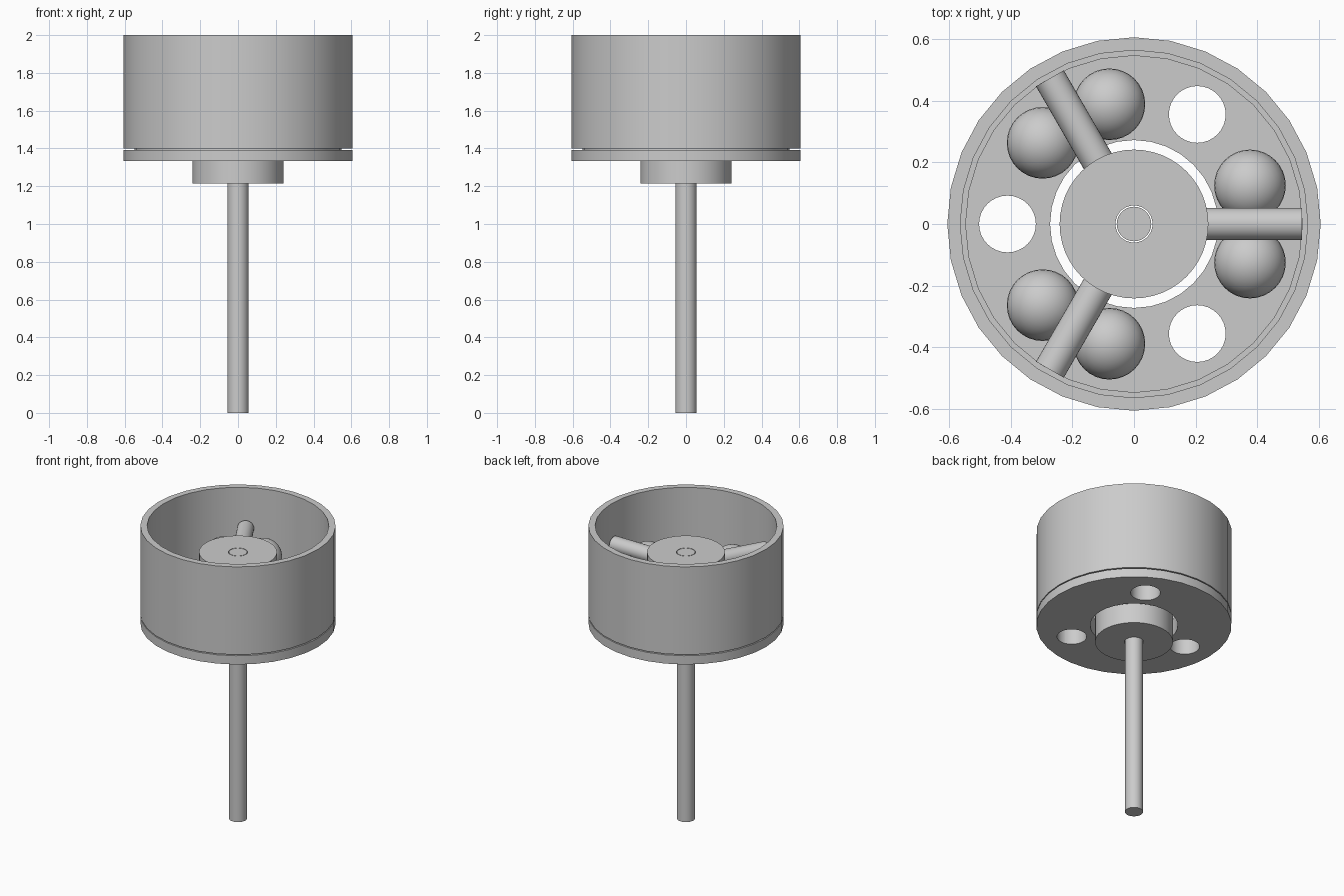
import bpy
import bmesh
from math import radians, cos, sin, pi

cube = bpy.data.objects.get("Cube")
if cube:
    bpy.data.objects.remove(cube)

metal = bpy.data.materials.new("grey metal")
metal.use_nodes = True
GREY = (0.6, 0.6, 0.6, 1)
metal.diffuse_color = GREY
metal.node_tree.nodes["Principled BSDF"].inputs["Base Color"].default_value = GREY


def finish(obj, name):
    obj.name = name
    obj.data.materials.clear()
    obj.data.materials.append(metal)
    bpy.ops.object.select_all(action='DESELECT')
    obj.select_set(True)
    bpy.context.view_layer.objects.active = obj
    bpy.ops.object.shade_smooth_by_angle(angle=radians(35))
    return obj


def ring(name, profile, sides):
    """Turn a closed (radius, height) outline around the z axis."""
    bm = bmesh.new()
    loops = []
    for i in range(sides):
        a = 2 * pi * i / sides
        loops.append([bm.verts.new((r * cos(a), r * sin(a), z)) for r, z in profile])
    n = len(profile)
    for i in range(sides):
        here, there = loops[i], loops[(i + 1) % sides]
        for j in range(n):
            k = (j + 1) % n
            bm.faces.new((here[j], there[j], there[k], here[k]))
    bmesh.ops.recalc_face_normals(bm, faces=bm.faces)
    mesh = bpy.data.meshes.new(name)
    bm.to_mesh(mesh)
    bm.free()
    obj = bpy.data.objects.new(name, mesh)
    bpy.context.collection.objects.link(obj)
    return finish(obj, name)


def cylinder(name, radius, length, location, rotation=(0, 0, 0), sides=32):
    bpy.ops.mesh.primitive_cylinder_add(vertices=sides, radius=radius, depth=length,
                                        location=location, rotation=rotation)
    return finish(bpy.context.object, name)


def polar(r, degrees, z):
    a = radians(degrees)
    return (r * cos(a), r * sin(a), z)


# Outer drum wall
ring("drum_wall", [(0.605, 1.4), (0.605, 2.0), (0.563, 2.0), (0.563, 1.4)], 32)

# Base plate with a raised locating lip and a central opening
plate = ring("base_plate", [(0.272, 1.333), (0.605, 1.333), (0.605, 1.393),
                            (0.547, 1.393), (0.547, 1.45), (0.272, 1.45)], 32)

# Three round openings through the base plate
for angle in (60, 180, 300):
    cutter = cylinder("hole_cutter", 0.092, 0.4, polar(0.41, angle, 1.4))
    cut = plate.modifiers.new("hole", 'BOOLEAN')
    cut.object = cutter
    cut.solver = 'EXACT'
    bpy.context.view_layer.objects.active = plate
    bpy.ops.object.modifier_apply(modifier=cut.name)
    bpy.data.objects.remove(cutter)
finish(plate, "base_plate")

# Hub, bored for the shaft
ring("hub", [(0.06, 1.215), (0.241, 1.215), (0.241, 1.82), (0.06, 1.82)], 48)

# Shaft
cylinder("shaft", 0.056, 1.82, (0, 0, 0.91))

# Three radial arms, each resting between a pair of balls
for n in range(3):
    turn = 120 * n
    cylinder(f"arm_{n + 1}", 0.052, 0.345, polar(0.3725, turn, 1.73),
             (0, radians(90), radians(turn)))
    for side, offset in (("left", 18.4), ("right", -18.4)):
        bpy.ops.mesh.primitive_uv_sphere_add(segments=32, ring_count=16, radius=0.116,
                                             location=polar(0.396, turn + offset, 1.62))
        finish(bpy.context.object, f"ball_{n + 1}_{side}")
